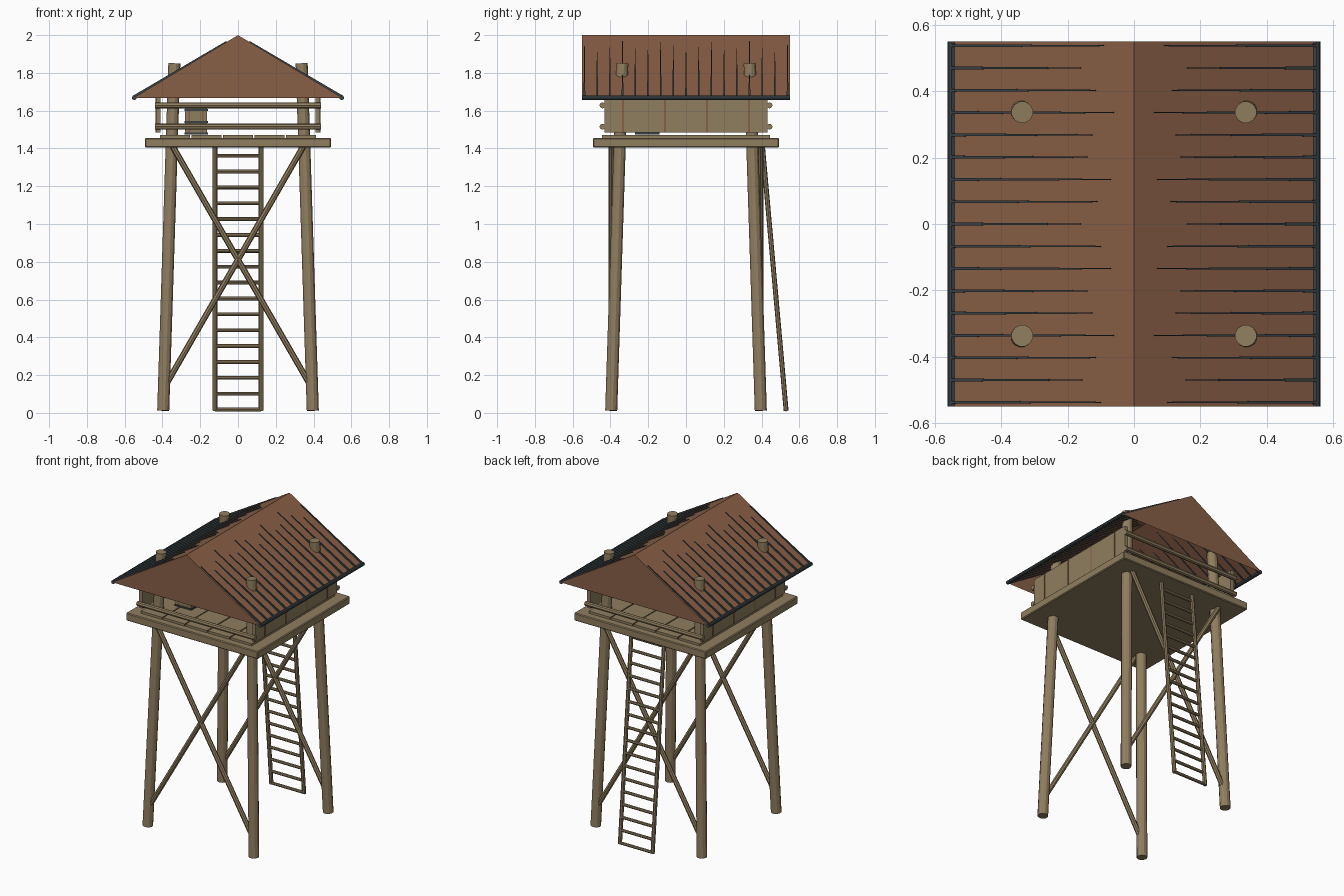
import bpy
import bmesh
from math import atan2
from mathutils import Vector, Matrix

cube = bpy.data.objects.get("Cube")
if cube:
    bpy.data.objects.remove(cube, do_unlink=True)


def material(name, color):
    m = bpy.data.materials.new(name)
    m.use_nodes = True
    m.diffuse_color = (*color, 1)
    m.node_tree.nodes["Principled BSDF"].inputs["Base Color"].default_value = (*color, 1)
    return m


wood = material("weathered wood", (0.28, 0.21, 0.115))
rust = material("rusty roof brown", (0.25, 0.115, 0.062))
iron = material("dark iron", (0.04, 0.055, 0.062))


def finish(name, bm, mat):
    bmesh.ops.recalc_face_normals(bm, faces=bm.faces)
    mesh = bpy.data.meshes.new(name)
    bm.to_mesh(mesh)
    bm.free()
    mesh.materials.append(mat)
    ob = bpy.data.objects.new(name, mesh)
    bpy.context.collection.objects.link(ob)
    return ob


def box(name, center, size, mat, bevel=0.0):
    bm = bmesh.new()
    bmesh.ops.create_cube(bm, size=1, matrix=Matrix.Translation(center) @ Matrix.Diagonal((*size, 1)))
    if bevel:
        bmesh.ops.bevel(bm, geom=bm.edges[:], offset=bevel, segments=1, affect='EDGES')
    return finish(name, bm, mat)


def pole(name, a, b, radius, mat, sides=8):
    a, b = Vector(a), Vector(b)
    turn = (b - a).to_track_quat('Z', 'Y').to_matrix().to_4x4()
    bm = bmesh.new()
    bmesh.ops.create_cone(bm, cap_ends=True, segments=sides, radius1=radius, radius2=radius,
                          depth=(b - a).length, matrix=Matrix.Translation((a + b) / 2) @ turn)
    return finish(name, bm, mat)


# Legs lean inward and pass up through the roof
for sx, side in ((1, "left"), (-1, "right")):
    for sy, end in ((-1, "front"), (1, "back")):
        pole(f"{end}_{side}_leg", (0.396 * sx, 0.396 * sy, 0.012),
             (0.337 * sx, 0.337 * sy, 1.85), 0.033, wood, 12)

# Crossed braces and railings at front and back
for sy, end in ((-1, "front"), (1, "back")):
    for sx in (1, -1):
        pole(f"{end}_brace", (0.375 * sx, 0.395 * sy, 0.16),
             (-0.345 * sx, 0.395 * sy, 1.41), 0.016, wood)
    for z in (1.515, 1.628):
        pole(f"{end}_rail", (-0.44, 0.442 * sy, z), (0.44, 0.442 * sy, z), 0.016, wood)

# Platform with deck planks
box("platform", (0, 0, 1.43), (0.985, 0.985, 0.052), wood, 0.005)
for i in range(5):
    box("deck_plank", ((i - 2) * 0.167, 0, 1.462), (0.16, 0.89, 0.018), wood)

# Side walls with seam strips
for sx, side in ((1, "left"), (-1, "right")):
    box(f"{side}_wall", (0.422 * sx, 0, 1.582), (0.026, 0.865, 0.196), wood)
    for i in range(4):
        box(f"{side}_wall_seam", (0.436 * sx, (i - 1.5) * 0.222, 1.582), (0.004, 0.009, 0.194), rust)

# Ladder at the back
foot, head = Vector((0, 0.53, 0.012)), Vector((0, 0.405, 1.41))
across = Vector((0.122, 0, 0))
for s in (1, -1):
    pole("ladder_rail", foot + across * s, head + across * s, 0.013, wood)
for i in range(17):
    p = foot.lerp(head, 0.004 + i * 0.0601)
    pole("ladder_rung", p - across, p + across, 0.01, wood)

# Hollow gabled roof shell
EAVE_X, EAVE_Z, RIDGE_Z, HALF = 0.55, 1.67, 2.0, 0.55
bm = bmesh.new()
gables = [[bm.verts.new((x, y, z)) for x, z in ((-EAVE_X, EAVE_Z), (0, RIDGE_Z), (EAVE_X, EAVE_Z))]
          for y in (-HALF, HALF)]
f, b = gables
for face in (f, b, (f[0], f[1], b[1], b[0]), (f[1], f[2], b[2], b[1])):
    bm.faces.new(face)
roof = finish("roof", bm, rust)
shell = roof.modifiers.new("thickness", 'SOLIDIFY')
shell.thickness = 0.004
shell.offset = -1

# Tapered seams of uneven length, and gutters along the eaves
ends = (0.09, 0.16, 0.115, 0.06, 0.125, 0.14, 0.07, 0.11, 0.16,
        0.10, 0.07, 0.14, 0.125, 0.06, 0.115, 0.155, 0.10)
slope = Vector((EAVE_X, 0, EAVE_Z - RIDGE_Z))
angle = atan2(-slope.z, slope.x)
for s, side in ((1, "left"), (-1, "right")):
    for i, stop in enumerate(ends):
        y = (8 - i) * 0.0672
        bm = bmesh.new()
        length = (EAVE_X - stop) / EAVE_X * slope.length
        bmesh.ops.create_cube(bm, size=1)
        for v in bm.verts:
            low = v.co.x > 0
            v.co.x *= length
            v.co.y *= 0.009 if low else 0.003
            v.co.z *= 0.022 if low else 0.010
        mid = Vector((0, y, RIDGE_Z)) + slope * ((EAVE_X + stop) / 2 / EAVE_X)
        bm.transform(Matrix.Diagonal((s, 1, 1, 1)) @ Matrix.Translation(mid) @ Matrix.Rotation(angle, 4, 'Y'))
        finish(f"{side}_roof_seam", bm, iron)
    pole(f"{side}_gutter", (0.55 * s, -HALF, 1.668), (0.55 * s, HALF, 1.668), 0.012, iron)

# Supply crate with iron bands
cx, cy = -0.222, -0.205
box("crate", (cx, cy, 1.542), (0.116, 0.122, 0.138), wood)
for z in (1.48, 1.54, 1.604):
    box("crate_band", (cx, cy, z), (0.124, 0.13, 0.01), iron)
for s in (1, -1):
    box("crate_trim", (cx + 0.036 * s, cy, 1.542), (0.008, 0.126, 0.12), rust)
